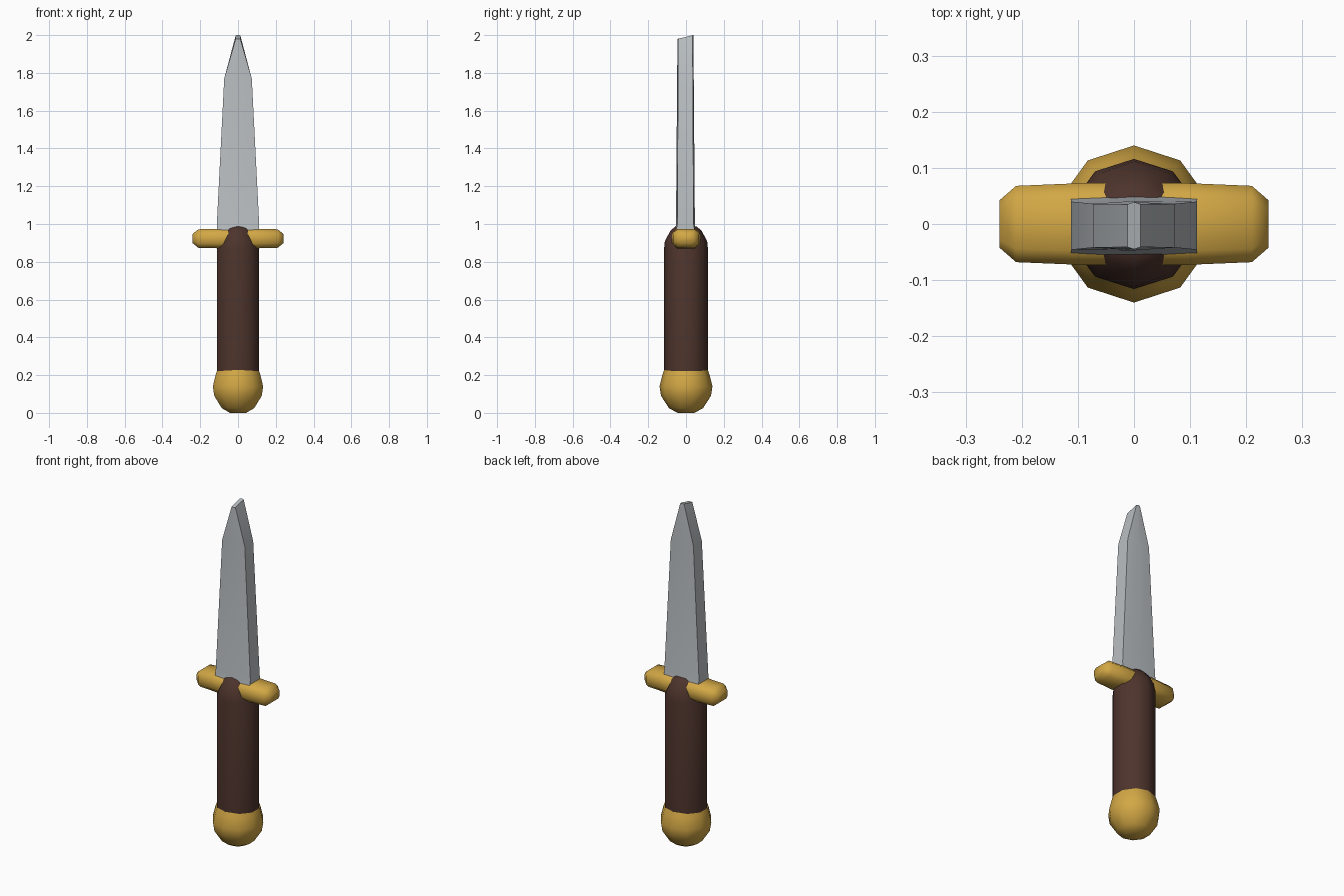
import bpy
import bmesh
from math import cos, sin, pi, radians

if "Cube" in bpy.data.objects:
    bpy.data.objects.remove(bpy.data.objects["Cube"], do_unlink=True)


def material(name, rgb):
    m = bpy.data.materials.new(name)
    m.use_nodes = True
    colour = (*rgb, 1)
    m.diffuse_color = colour
    m.node_tree.nodes["Principled BSDF"].inputs["Base Color"].default_value = colour
    return m


gold = material("gold", (0.65, 0.39, 0.06))
brown = material("dark brown", (0.075, 0.034, 0.025))
steel = material("steel", (0.49, 0.52, 0.54))


def loft(name, rings, mat, angle):
    """Skin equal-length rings of points and close both ends."""
    bm = bmesh.new()
    loops = [[bm.verts.new(p) for p in ring] for ring in rings]
    for low, high in zip(loops, loops[1:]):
        for i in range(len(low)):
            j = (i + 1) % len(low)
            bm.faces.new((low[i], low[j], high[j], high[i]))
    bm.faces.new(loops[0][::-1])
    bm.faces.new(loops[-1])
    bmesh.ops.recalc_face_normals(bm, faces=bm.faces)
    mesh = bpy.data.meshes.new(name)
    bm.to_mesh(mesh)
    bm.free()
    obj = bpy.data.objects.new(name, mesh)
    bpy.context.collection.objects.link(obj)
    mesh.materials.append(mat)
    bpy.ops.object.select_all(action="DESELECT")
    obj.select_set(True)
    bpy.context.view_layer.objects.active = obj
    bpy.ops.object.shade_smooth_by_angle(angle=radians(angle))
    return obj


def oval(rx, ry, z, sides=10):
    turns = [2 * pi * i / sides + pi / 2 for i in range(sides)]
    return [(rx * cos(a), ry * sin(a), z) for a in turns]


# Round pommel
pommel = [(0.045, 0.0), (0.09, 0.025), (0.132, 0.09), (0.14, 0.14),
          (0.125, 0.2), (0.113, 0.235)]
loft("pommel", [oval(r, r, z) for r, z in pommel], gold, 60)

# Grip, drawn in where it passes through the guard
grip = [(0.118, 0.116, 0.2), (0.117, 0.116, 0.87), (0.1, 0.112, 0.91),
        (0.08, 0.082, 0.965), (0.06, 0.055, 0.988)]
loft("grip", [oval(rx, ry, z) for rx, ry, z in grip], brown, 50)


# Crossguard with chamfered section and narrowed ends
def guard_ring(x, hy, hz, z):
    cy, cz = hy * 0.65, hz * 0.5
    corners = [(hy, cz), (cy, hz), (-cy, hz), (-hy, cz),
               (-hy, -cz), (-cy, -hz), (cy, -hz), (hy, -cz)]
    return [(x, y, z + dz) for y, dz in corners]


guard = [(-0.24, 0.042, 0.025), (-0.21, 0.068, 0.049), (-0.09, 0.073, 0.052),
         (0.09, 0.073, 0.052), (0.21, 0.068, 0.049), (0.24, 0.042, 0.025)]
loft("guard", [guard_ring(x, hy, hz, 0.923) for x, hy, hz in guard], gold, 60)


# Blade with thick edges, a soft middle ridge and a slanted tip
def blade_ring(w, edge, ridge, z, slant=0):
    outline = [(w, -edge), (w, edge), (0, ridge), (-w, edge), (-w, -edge), (0, -ridge)]
    return [(x, y - 0.003, z + slant * y) for x, y in outline]


blade = [blade_ring(0.112, 0.05, 0.055, 0.96),
         blade_ring(0.112, 0.043, 0.05, 1.0),
         blade_ring(0.073, 0.039, 0.044, 1.77),
         blade_ring(0.012, 0.038, 0.042, 1.99, 0.24)]
loft("blade", blade, steel, 50)
